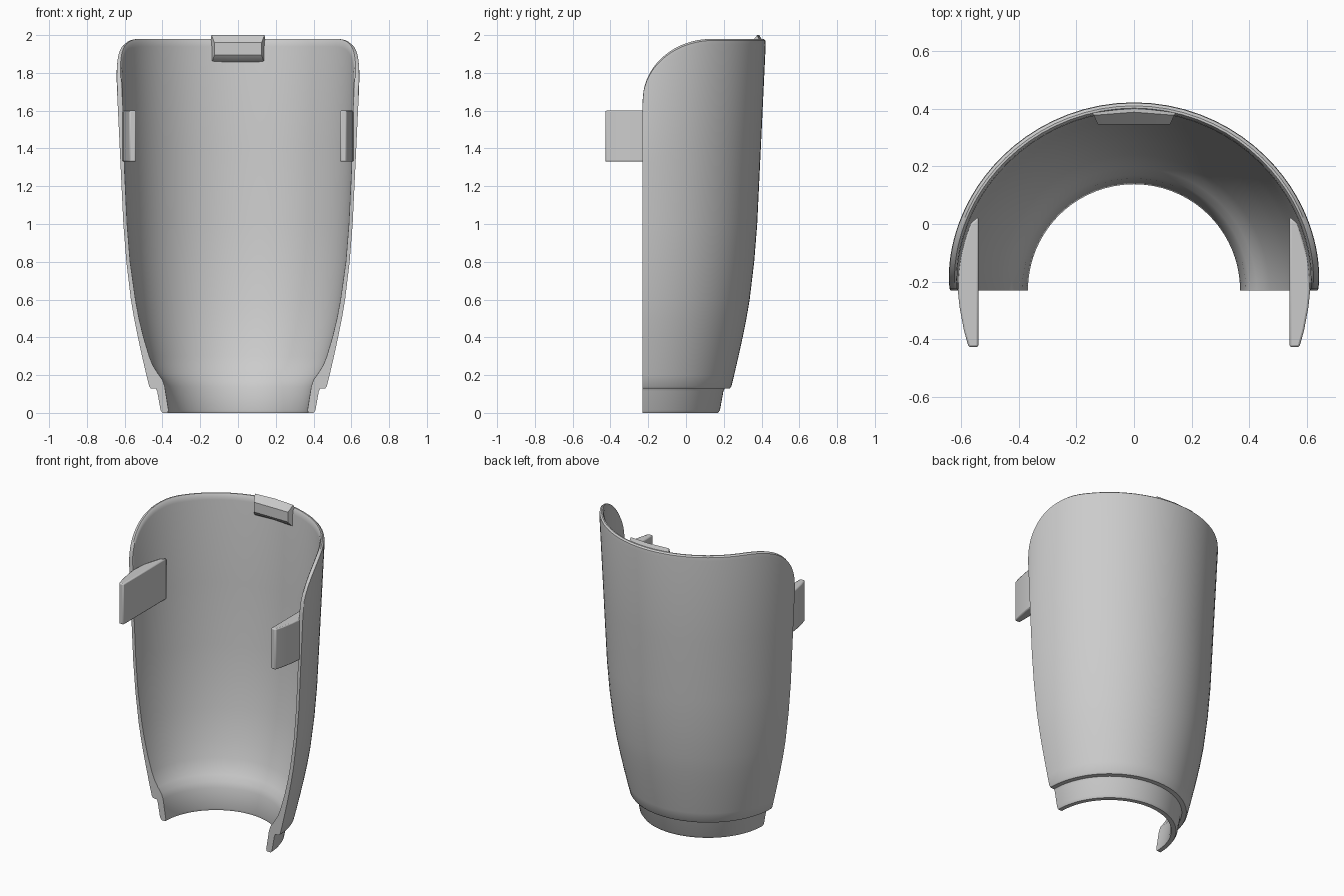
import bpy
import bmesh
import math
from mathutils import Vector

cube = bpy.data.objects.get("Cube")
if cube:
    bpy.data.objects.remove(cube, do_unlink=True)

grey = bpy.data.materials.new("plain grey")
grey.use_nodes = True
colour = (0.6, 0.6, 0.6, 1)
grey.diffuse_color = colour
grey.node_tree.nodes["Principled BSDF"].inputs["Base Color"].default_value = colour

AXIS_Y = -0.23     # the half shell is turned about this vertical axis
SHOULDER = 1.0     # above this height the wall is a straight taper
TOP = 1.98


def make_object(name, bm, angle=35):
    bmesh.ops.recalc_face_normals(bm, faces=bm.faces)
    mesh = bpy.data.meshes.new(name)
    bm.to_mesh(mesh)
    bm.free()
    obj = bpy.data.objects.new(name, mesh)
    bpy.context.collection.objects.link(obj)
    mesh.materials.append(grey)
    bpy.ops.object.select_all(action="DESELECT")
    obj.select_set(True)
    bpy.context.view_layer.objects.active = obj
    bpy.ops.object.shade_smooth_by_angle(angle=math.radians(angle))
    return obj


def skin(bm, rings):
    """Join closed rings of points in order and cap both ends."""
    rows = [[bm.verts.new(p) for p in ring] for ring in rings]
    for a, b in zip(rows, rows[1:]):
        for i in range(len(a)):
            j = (i + 1) % len(a)
            bm.faces.new((a[i], a[j], b[j], b[i]))
    bm.faces.new(rows[0])
    bm.faces.new(rows[-1][::-1])


# Half shell: a wall section swept half way round, with rounded top corners
outer = [(0.40, 0), (0.41, 0.015), (0.428, 0.115), (0.435, 0.128), (0.462, 0.13),
         (0.47, 0.14), (0.485, 0.2), (0.508, 0.3), (0.53, 0.4), (0.55, 0.5),
         (0.567, 0.6), (0.591, 0.8), (0.607, SHOULDER), (0.626, 1.4),
         (0.652, 1.95), (0.65, 1.972)]
inner = [(0.64, TOP), (0.632, TOP), (0.624, 1.965), (0.621, 1.94), (0.606, 1.4),
         (0.587, SHOULDER), (0.571, 0.8), (0.543, 0.6), (0.524, 0.5), (0.50, 0.4),
         (0.47, 0.3), (0.45, 0.25), (0.425, 0.21), (0.40, 0.175), (0.388, 0.14),
         (0.368, 0.015), (0.372, 0)]


def section(angle):
    depth = min(0.64 * math.sin(angle), 0.37)
    rim = 1.65 + 0.33 * math.sqrt(1 - ((0.37 - depth) / 0.37) ** 2)
    k = (rim - SHOULDER) / (TOP - SHOULDER)
    ring = []
    for profile, base in ((outer, 0.607), (inner, 0.587)):
        for r, z in profile:
            if z > SHOULDER:
                r, z = base + (r - base) * k, SHOULDER + (z - SHOULDER) * k
            ring.append(Vector((r * math.cos(angle), AXIS_Y + r * math.sin(angle), z)))
    return ring


STEPS = 64
angles = []
for s in range(STEPS + 1):
    t = s / STEPS
    # crowd the steps towards both open edges, where the corners curve fastest
    angles.append(math.pi * (t - 0.85 * math.sin(2 * math.pi * t) / (2 * math.pi)))
bm = bmesh.new()
skin(bm, [section(a) for a in angles])
make_object("half_shell", bm)

# Side tabs: a tapering plan shape, standing forward of each open edge
plan = [(0.54, -0.427), (0.574, -0.427), (0.59, -0.37), (0.605, -0.29),
        (0.612, -0.225), (0.606, -0.12), (0.57, 0), (0.54, 0.025)]
for name, side in (("left_tab", 1), ("right_tab", -1)):
    bm = bmesh.new()
    skin(bm, [[(side * x, y, z) for x, y in plan] for z in (1.33, 1.6)])
    tab = make_object(name, bm, 25)
    bevel = tab.modifiers.new("soft_edges", "BEVEL")
    bevel.width = 0.007
    bevel.segments = 2
    bevel.limit_method = "ANGLE"

# Top catch: a small wedge inside the rim, flared towards the wall
catch = [(0.345, 1.96), (0.345, 1.895), (0.365, 1.872), (0.395, 1.855),
         (0.405, 1.97), (0.388, 2.0)]
bm = bmesh.new()
skin(bm, [[(x + math.copysign((y - 0.345) * 0.35 * abs(x) / 0.125, x),
            y - (y - 0.345) * 0.25 * abs(x) / 0.125, z) for y, z in catch]
          for x in (-0.125, 0, 0.125)])
make_object("top_catch", bm, 25)
